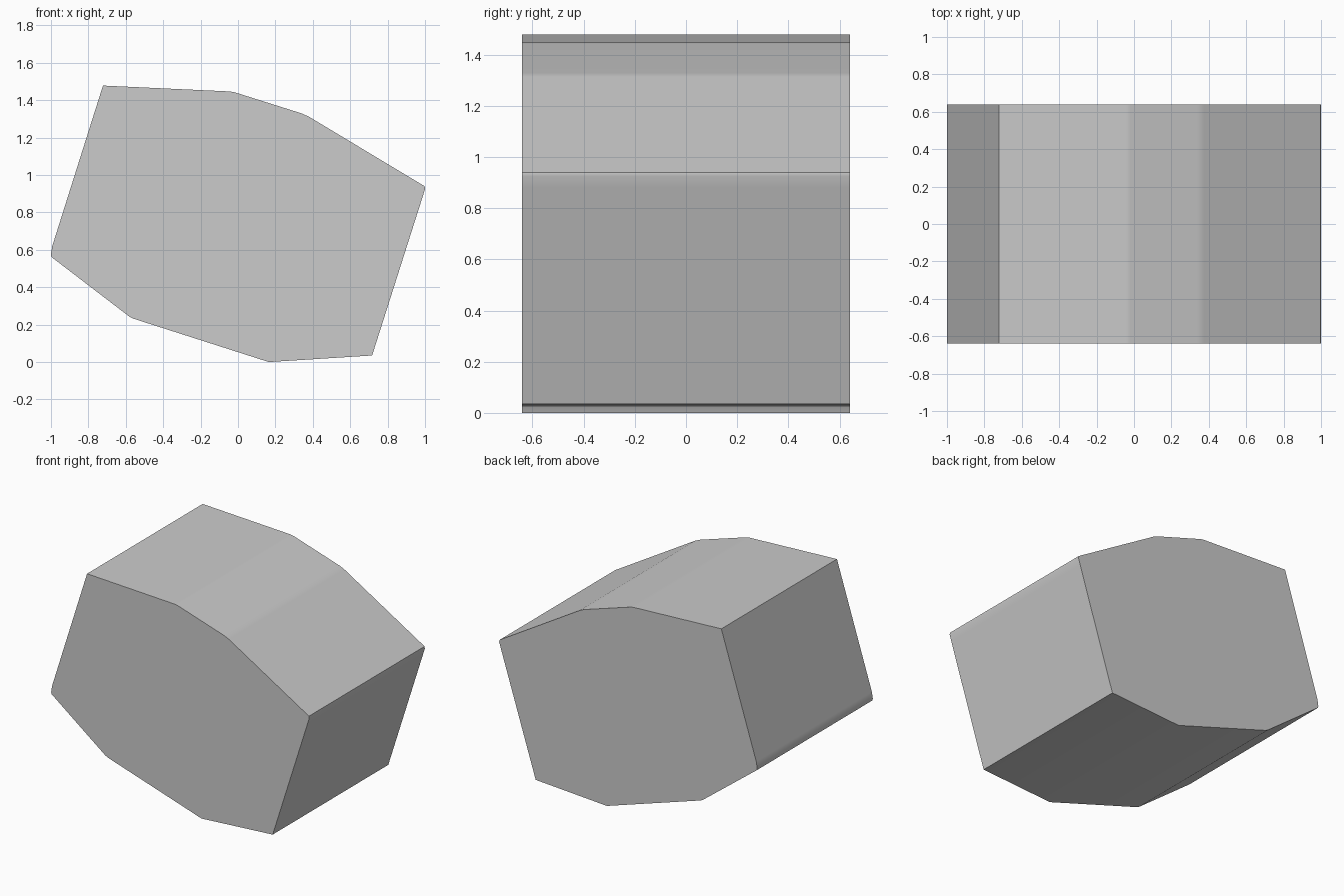
import bpy
import bmesh
import math
from mathutils import Vector

if "Cube" in bpy.data.objects:
    bpy.data.objects.remove(bpy.data.objects["Cube"])

HALF_DEPTH = 0.64

# Front outline (x, z, corner softening distance), clockwise from top left
outline = [
    (-0.722, 1.478, 0), (-0.03, 1.446, 0.012), (0.36, 1.323, 0.02),
    (0.998, 0.94, 0), (1.0, 0.925, 0), (0.986, 0.88, 0),
    (0.717, 0.035, 0), (0.165, 0.0, 0), (-0.572, 0.236, 0.012),
    (-0.998, 0.562, 0), (-1.0, 0.575, 0), (-0.993, 0.62, 0),
]


def soften(points):
    """Cut the gentle corners into two points so they shade as narrow bends."""
    result = []
    for i, (x, z, cut) in enumerate(points):
        p = Vector((x, z))
        if not cut:
            result.append(p)
            continue
        for j in (i - 1, (i + 1) % len(points)):
            neighbour = Vector(points[j][:2])
            result.append(p + (neighbour - p).normalized() * cut)
    return result


# Block: the outline extruded from front to back
bm = bmesh.new()
front = bm.faces.new([bm.verts.new((p.x, -HALF_DEPTH, p.y)) for p in soften(outline)])
extruded = bmesh.ops.extrude_face_region(bm, geom=[front], use_keep_orig=True)
back = [v for v in extruded["geom"] if isinstance(v, bmesh.types.BMVert)]
bmesh.ops.translate(bm, verts=back, vec=(0, 2 * HALF_DEPTH, 0))
bmesh.ops.recalc_face_normals(bm, faces=bm.faces)
mesh = bpy.data.meshes.new("faceted_block")
bm.to_mesh(mesh)
bm.free()

block = bpy.data.objects.new("faceted_block", mesh)
bpy.context.collection.objects.link(block)
bpy.context.view_layer.objects.active = block
block.select_set(True)
bpy.ops.object.shade_smooth_by_angle(angle=math.radians(30))

# Keep the broad faces flat, with blending only in the narrow bends
weighted = block.modifiers.new("flat_faces", 'WEIGHTED_NORMAL')
weighted.keep_sharp = True
